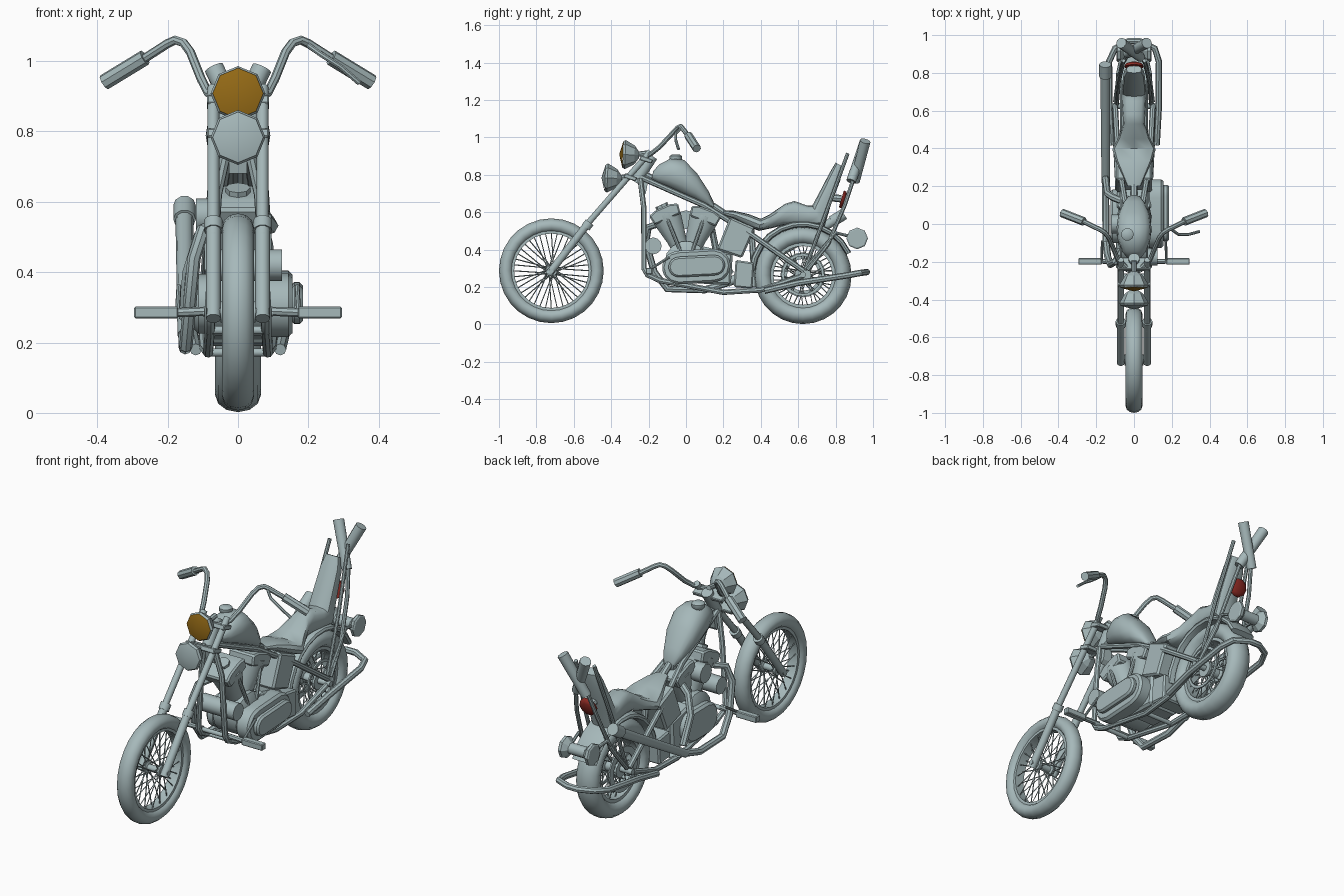
import bpy, bmesh, math
from mathutils import Vector

if "Cube" in bpy.data.objects:
    bpy.data.objects.remove(bpy.data.objects["Cube"])


def material(name, rgb):
    m = bpy.data.materials.new(name)
    m.diffuse_color = (*rgb, 1)
    m.use_nodes = True
    m.node_tree.nodes["Principled BSDF"].inputs["Base Color"].default_value = m.diffuse_color
    return m


GREY = material("blue_grey_metal", (0.38, 0.48, 0.49))
AMBER = material("amber_lens", (0.30, 0.145, 0.008))
RED = material("red_lens", (0.25, 0.022, 0.016))


def add(name, mesh, mat=GREY, angle=40):
    mesh.materials.clear()
    mesh.materials.append(mat)
    if angle:
        mesh.shade_smooth()
        mesh.set_sharp_from_angle(angle=math.radians(angle))
    ob = bpy.data.objects.new(name, mesh)
    bpy.context.collection.objects.link(ob)
    return ob


def from_bm(name, bm, mat=GREY, angle=40):
    bmesh.ops.remove_doubles(bm, verts=bm.verts, dist=1e-5)
    bmesh.ops.recalc_face_normals(bm, faces=bm.faces)
    me = bpy.data.meshes.new(name)
    bm.to_mesh(me)
    bm.free()
    return add(name, me, mat, angle)


def tubes(name, paths, r, res=2):
    """Round tubes along one or more point lists."""
    cu = bpy.data.curves.new(name, 'CURVE')
    cu.dimensions, cu.bevel_depth, cu.bevel_resolution = '3D', r, res
    cu.use_fill_caps = True
    for pts in paths:
        sp = cu.splines.new('POLY')
        sp.points.add(len(pts) - 1)
        for p, q in zip(sp.points, pts):
            p.co = (*q, 1)
    ob = bpy.data.objects.new(name, cu)
    bpy.context.collection.objects.link(ob)
    bpy.context.view_layer.update()
    me = bpy.data.meshes.new_from_object(ob)
    bpy.data.objects.remove(ob)
    me.name = name
    return add(name, me)


def skin(bm, rings, closed):
    n = len(rings[0])
    pairs = list(zip(rings, rings[1:])) + ([(rings[-1], rings[0])] if closed else [])
    for a, b in pairs:
        for i in range(n):
            j = (i + 1) % n
            bm.faces.new((a[i], a[j], b[j], b[i]))
    if not closed:
        bm.faces.new(rings[0])
        bm.faces.new(rings[-1])


def lathe(name, profile, centre, axis, n=16, closed=False, mat=GREY, angle=40):
    """Spin (radius, height) points about an axis."""
    q = Vector(axis).to_track_quat('Z', 'Y')
    bm = bmesh.new()
    rings = []
    for r, h in profile:
        rings.append([bm.verts.new(Vector(centre) + q @ Vector((
            max(r, 1e-6) * math.cos(2 * math.pi * i / n),
            max(r, 1e-6) * math.sin(2 * math.pi * i / n), h))) for i in range(n)])
    skin(bm, rings, closed)
    return from_bm(name, bm, mat, angle)


def rod(name, a, b, r, n=10, r2=None):
    d = Vector(b) - Vector(a)
    return lathe(name, [(r, 0), (r if r2 is None else r2, d.length)], a, d, n)


def loft(name, sections, n=12, power=0.8, angle=40):
    """Rounded sections: bottom (y, z), top (y, z), half width."""
    bm = bmesh.new()
    rings = []
    for yb, zb, yt, zt, w in sections:
        ring = []
        for i in range(n):
            t = 2 * math.pi * i / n
            c, s = math.cos(t), math.sin(t)
            c = math.copysign(abs(c) ** power, c)
            s = (math.copysign(abs(s) ** power, s) + 1) / 2
            ring.append(bm.verts.new((w * c, yb + (yt - yb) * s, zb + (zt - zb) * s)))
        rings.append(ring)
    skin(bm, rings, False)
    return from_bm(name, bm, GREY, angle)


def plate(name, outline, x0, x1, bevel=0.0):
    """Side outline of (y, z) points pulled out along x."""
    bm = bmesh.new()
    skin(bm, [[bm.verts.new((x, y, z)) for y, z in outline] for x in (x0, x1)], False)
    if bevel:
        bmesh.ops.bevel(bm, geom=bm.edges[:], offset=bevel, segments=1, affect='EDGES')
    return from_bm(name, bm, GREY, 30)


def stadium(y0, y1, z, r, tilt=0.0, n=7):
    pts = []
    for cy, start, dz in ((y1, -90, tilt), (y0, 90, -tilt)):
        for i in range(n):
            a = math.radians(start + 180 * i / (n - 1))
            pts.append((cy + r * math.cos(a), z + dz + r * math.sin(a)))
    return pts


# Wheels: tyre, rim, hub and crossed spokes
def wheel(name, y, z, outer, inner, half, spokes, hub):
    c = (0, y, z)
    rm, a = (outer + inner) / 2, (outer - inner) / 2
    tyre = [(rm + a * math.cos(t * math.pi / 6), half * math.sin(t * math.pi / 6)) for t in range(12)]
    lathe(name + "_tyre", tyre, c, (1, 0, 0), 28, True, angle=50)
    w = half * 0.6
    lathe(name + "_rim", [(inner + .012, -w), (inner - .006, -w), (inner - .006, w), (inner + .012, w)],
          c, (1, 0, 0), 28, True)
    lathe(name + "_hub", [(hub, -.05), (hub, -.035), (hub * .6, -.03), (hub * .6, .03), (hub, .035), (hub, .05)],
          c, (1, 0, 0), 12)
    paths = []
    for i in range(spokes):
        t = 2 * math.pi * i / spokes
        u = t + (0.45 if i % 4 < 2 else -0.45)
        sx = .04 if i % 2 else -.04
        paths.append([(sx, y + hub * .9 * math.cos(u), z + hub * .9 * math.sin(u)),
                      (sx * .3, y + inner * math.cos(t), z + inner * math.sin(t))])
    tubes(name + "_spokes", paths, .003, 0)


wheel("front_wheel", -.72, .287, .28, .205, .045, 40, .03)
wheel("rear_wheel", .625, .262, .26, .163, .065, 40, .045)
rod("front_axle", (-.09, -.72, .285), (.09, -.72, .285), .014)
rod("rear_axle", (-.12, .625, .265), (.12, .625, .265), .016)
lathe("rear_sprocket", [(.115, -.004), (.1, -.004), (.1, .004), (.115, .004)], (.06, .625, .265), (1, 0, 0), 20, True)
lathe("brake_disc", [(.12, -.004), (.085, -.004), (.085, .004), (.12, .004)], (-.06, .625, .265), (1, 0, 0), 20, True)

# Front fork, handlebar, foot pegs and paired rear parts
for s in (-1, 1):
    side = "right" if s > 0 else "left"
    rod(side + "_fork_tube", (s * .07, -.56, .5), (s * .07, -.19, .925), .017)
    rod(side + "_fork_slider", (s * .07, -.735, .268), (s * .07, -.53, .532), .021)
    rod(side + "_fork_collar", (s * .07, -.537, .518), (s * .07, -.515, .546), .027)
    tubes(side + "_handlebar", [[(s * .04, -.23, .89), (s * .085, -.19, .91), (s * .105, -.14, .95),
          (s * .135, -.07, 1.025), (s * .155, -.045, 1.052), (s * .178, -.03, 1.06), (s * .2, -.02, 1.05),
          (s * .27, .015, 1.005)]], .013)
    rod(side + "_grip", (s * .265, .013, 1.01), (s * .38, .058, .94), .023, 8)
    plate_pts = [(-.215, .268), (-.18, .268), (-.18, .302), (-.215, .302)]
    plate(side + "_foot_peg", plate_pts, s * .17, s * .295, .004)
    rod(side + "_peg_mount", (s * .07, -.2, .29), (s * .18, -.197, .285), .013, 8)
    rod(side + "_pedal_arm", (s * .172, -.2, .29), (s * .168, -.09, .36), .007, 8)
    # frame rails
    tubes(side + "_down_tube", [[(s * .025, -.245, .78), (s * .06, -.225, .62), (s * .08, -.225, .3),
          (s * .08, -.205, .265), (s * .08, -.14, .235), (s * .085, .2, .172), (s * .095, .4, .185),
          (s * .1, .63, .262)]], .015)
    tubes(side + "_rear_stay", [[(s * .02, -.24, .785), (s * .045, .1, .635), (s * .085, .35, .48),
          (s * .1, .63, .285)]], .015)
    # backrest supports
    tubes(side + "_backrest_bar", [[(s * .09, .635, .29), (s * .08, .75, .6), (s * .055, .865, .915)]], .01)
    tubes(side + "_fender_stay", [[(s * .095, .64, .3), (s * .085, .8, .49), (s * .06, .92, .46)]], .009)
    # upswept tail pipes that cross each other
    rod(side + "_tail_pipe", (-s * .035, .893 + s * .01, .765), (s * .068, .958, .98), .026, 10, .029)
    tubes(side + "_tail_pipe_stem", [[(-s * .032, .9, .79), (-s * .06, .85, .64), (-s * .085, .76, .43),
          (-s * .1, .65, .29)]], .011)
    lathe(side + "_signal_lamp", [(.025, -.03), (.058, 0), (.058, .015), (.05, .02)], (s * .072, .915, .46),
          (s, 0, 0), 8, angle=20)

tubes("hand_lever", [[(.2, -.03, 1.045), (.235, -.055, 1.02), (.29, -.055, .985), (.345, -.04, .938)]], .008)
rod("signal_bar", (-.08, .915, .46), (.08, .915, .46), .03)
rod("peg_crossbar", (-.1, -.2, .285), (.1, -.2, .285), .012)
rod("steering_neck", (0, -.27, .76), (0, -.18, .9), .03, 12)
plate("neck_gusset", [(-.26, .79), (-.2, .78), (-.215, .7), (-.235, .68)], -.025, .025)
for i, (y, z) in enumerate(((-.215, .89), (-.3, .795))):
    plate("fork_clamp_%d" % i, [(y - .035, z - .01), (y + .03, z - .03), (y + .04, z - .01), (y - .025, z + .015)],
          -.088, .088, .004)
tubes("backbone", [[(0, -.22, .8), (0, .15, .63), (0, .35, .5), (0, .37, .2)]], .018)
tubes("rear_loop", [[(.12, .42, .18), (.13, .6, .222), (.132, .86, .262), (.11, .93, .275), (.03, .968, .28),
      (-.03, .968, .28), (-.1, .93, .275), (-.132, .86, .262), (-.13, .6, .222), (-.12, .42, .18)]], .017)
for i, (y, z) in enumerate(((-.14, .235), (.2, .172))):
    rod("frame_crossbar_%d" % i, (-.09, y, z), (.09, y, z), .012)

# Two stacked lamps with shallow lenses
SHELL = [(.015, -.075), (.05, -.05), (.078, 0), (.07, .012)]
for name, y, z, mat in (("head_lamp", -.325, .908, AMBER), ("lower_lamp", -.42, .783, GREY)):
    axis = (0, -1, .04)
    lathe(name + "_shell", SHELL, (0, y, z), axis, 8, angle=0)
    lathe(name + "_lens", [(.072, .0125), (0, .032)], (0, y, z), axis, 8, mat=mat, angle=60)
    rod(name + "_bracket", (0, y + .05, z), (0, y + .13, z + .01), .014, 8)
lathe("tail_lamp", [(.05, -.008), (.048, .006), (.03, .014), (0, .017)], (0, .838, .668), (0, 1, -.3), 10, mat=RED, angle=60)
rod("tail_lamp_bracket", (0, .76, .68), (0, .83, .672), .02, 8)

# Fuel tank and cap
loft("fuel_tank", [(-.185, .775, -.175, .82, .035), (-.15, .755, -.145, .855, .062), (-.08, .725, -.085, .888, .086),
                   (-.02, .695, -.01, .882, .092), (.05, .665, .06, .808, .082), (.11, .635, .12, .715, .055),
                   (.145, .615, .15, .65, .03)], 14, .85)
lathe("tank_cap", [(.024, 0), (.034, .012), (.034, .03), (.022, .038)], (-.035, -.055, .87), (0, 0, 1), 10)

# Saddle with stepped rear part and backrest
loft("seat", [(.2, .585, .2, .61, .035), (.26, .565, .255, .608, .06), (.33, .525, .335, .59, .095),
              (.39, .50, .4, .565, .115),
              (.46, .515, .45, .59, .085), (.52, .53, .53, .645, .058), (.58, .53, .58, .66, .06),
              (.665, .53, .65, .635, .065), (.74, .52, .675, .635, .065), (.775, .64, .71, .7, .062),
              (.825, .77, .77, .815, .055), (.838, .845, .8, .865, .04)], 12, .7)

# Rear fender wraps the tyre
arc = []
for d in range(175, 19, -15):
    c, s = math.cos(math.radians(d)), math.sin(math.radians(d))
    arc.append((.625 + .255 * c, .265 + .255 * s, .622 + .288 * c, .265 + .288 * s, .073))
loft("rear_fender", arc, 12, .6)

# V-twin engine with flared cylinders
lathe("crankcase", [(.08, -.09), (.115, -.07), (.115, .07), (.08, .09)], (0, .0, .33), (1, 0, 0), 14)
plate("gearbox", [(.05, .22), (.24, .21), (.25, .38), (.08, .42)], -.09, .09, .012)
for name, base, top in (("front", (0, -.025, .4), (0, -.11, .59)), ("rear", (0, .03, .4), (0, .1, .58))):
    d = Vector(top) - Vector(base)
    L = d.length
    lathe(name + "_cylinder", [(.05, 0), (.056, L * .3), (.082, L * .88), (.082, L)], base, d, 10)
    u = d.normalized()
    v = Vector((0, u.z, -u.y))
    t = Vector(top)
    corner = [t + v * a + u * b for a, b in ((-.075, -.03), (.075, -.03), (.085, .025), (.04, .04),
                                             (-.04, .04), (-.085, .025))]
    plate(name + "_cylinder_head", [(p.y, p.z) for p in corner], -.075, .075, .008)
    rod(name + "_rocker_cap", t + u * .035, t + u * .055, .035, 8)
    rod(name + "_pushrod", Vector(base) + Vector((.085, 0, -.02)), t + Vector((.07, 0, 0)), .01, 8)
rod("air_cleaner", (-.12, .0, .56), (-.06, .0, .56), .05, 12)
plate("primary_cover", stadium(-.04, .15, .31, .09, .005), .07, .155, .012)
plate("primary_cover_panel", stadium(-.04, .155, .312, .055, .005), .15, .185, .01)
plate("left_cover", stadium(-.02, .1, .31, .085), -.125, -.07, .012)
rod("front_drum", (-.09, -.175, .42), (.125, -.175, .42), .045, 12)
plate("oil_tank", [(.165, .4), (.3, .355), (.37, .515), (.235, .575)], -.095, .095, .01)
plate("battery_box", [(.255, .2), (.355, .19), (.365, .33), (.265, .345)], -.09, .1, .008)

# Left exhaust: two headers joining a rising silencer
tubes("exhaust_headers", [
    [(-.06, -.14, .54), (-.1, -.2, .52), (-.125, -.215, .44), (-.14, -.17, .28), (-.148, -.1, .19), (-.15, .1, .185), (-.15, .28, .24)],
    [(-.06, .12, .53), (-.11, .14, .5), (-.14, .16, .4), (-.15, .24, .27)]], .019)
rod("exhaust_silencer", (-.15, .22, .22), (-.152, .8, .56), .022, 10, .026)
rod("exhaust_tip", (-.152, .78, .55), (-.152, .845, .59), .032, 10)
